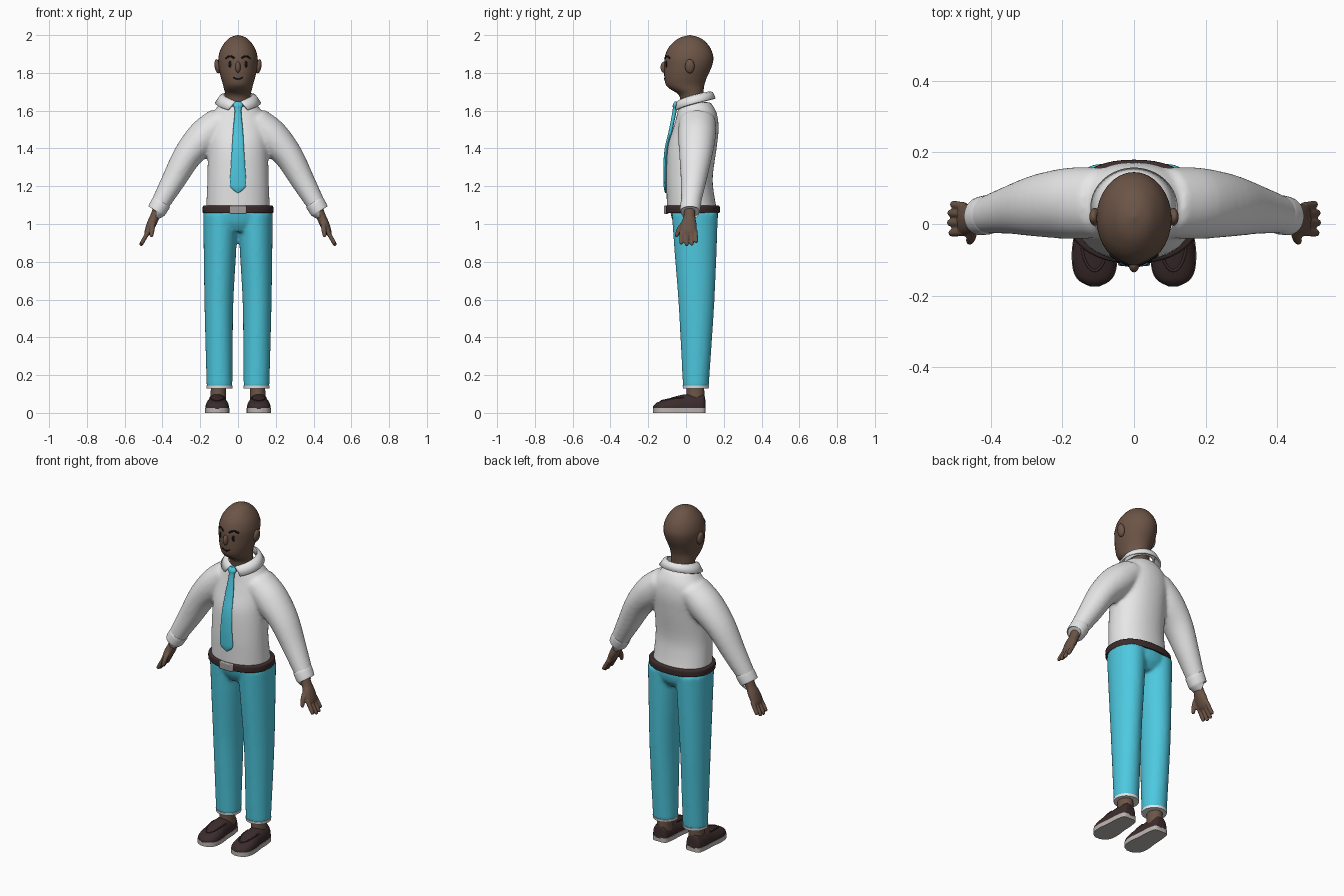
import bpy, bmesh
from math import sin, cos, pi, radians, copysign
from mathutils import Vector, Matrix
from mathutils.bvhtree import BVHTree

if "Cube" in bpy.data.objects:
    bpy.data.objects.remove(bpy.data.objects["Cube"])


def material(name, r, g, b):
    m = bpy.data.materials.new(name)
    m.use_nodes = True
    m.diffuse_color = (r, g, b, 1)
    m.node_tree.nodes["Principled BSDF"].inputs["Base Color"].default_value = (r, g, b, 1)
    return m


SKIN = material("brown skin", .15, .09, .062)
WHITE = material("white cloth", .8, .8, .8)
CYAN = material("cyan cloth", .075, .58, .74)
LEATHER = material("dark leather", .045, .025, .025)
SOLE = material("pale sole", .5, .46, .44)
METAL = material("grey metal", .36, .34, .33)
BLACK = material("black", .008, .007, .007)
X, Y, Z = Vector((1, 0, 0)), Vector((0, 1, 0)), Vector((0, 0, 1))


def smooth_path(rows, steps):
    """Catmull-Rom resampling of equal-length tuples."""
    rows = [Vector(r) for r in rows]
    out = []
    for i in range(len(rows) - 1):
        b, c = rows[i], rows[i + 1]
        a, d = rows[max(i - 1, 0)], rows[min(i + 2, len(rows) - 1)]
        for k in range(steps):
            t = k / steps
            out.append(.5 * (2 * b + (c - a) * t + (2 * a - 5 * b + 4 * c - d) * t * t
                             + (3 * b - a - 3 * c + d) * t ** 3))
    return out + [rows[-1]]


def loft(bm, rows, side=Y, axis=None, steps=4, n=32, p=2, floor=None):
    """Skin superellipse rings (x, y, z, radius across, radius along side)."""
    rows = smooth_path(rows, steps)
    rings = []
    for i, r in enumerate(rows):
        tangent = axis or (rows[min(i + 1, len(rows) - 1)] - rows[max(i - 1, 0)]).to_3d()
        across = side.cross(tangent).normalized()
        ring = []
        for k in range(n):
            c, s = cos(2 * pi * k / n), sin(2 * pi * k / n)
            c, s = copysign(abs(c) ** (2 / p), c), copysign(abs(s) ** (2 / p), s)
            co = Vector(r[:3]) + across * max(r[3], .001) * c + side * max(r[4], .001) * s
            if floor is not None:
                co.z = max(co.z, floor)
            ring.append(bm.verts.new(co))
        rings.append(ring)
    for a, b in zip(rings, rings[1:]):
        for k in range(n):
            bm.faces.new((a[k], a[k - 1], b[k - 1], b[k]))
    bm.faces.new(rings[0])
    bm.faces.new(rings[-1][::-1])


def finish(bm, name, mat, voxel=0, iterations=6):
    bmesh.ops.recalc_face_normals(bm, faces=bm.faces)
    me = bpy.data.meshes.new(name)
    bm.to_mesh(me)
    bm.free()
    me.materials.append(mat)
    me.polygons.foreach_set("use_smooth", [True] * len(me.polygons))
    me.set_sharp_from_angle(angle=radians(50))
    ob = bpy.data.objects.new(name, me)
    bpy.context.collection.objects.link(ob)
    if voxel:
        rm = ob.modifiers.new("Blend", "REMESH")
        rm.mode, rm.voxel_size, rm.use_smooth_shade = "VOXEL", voxel, True
        sm = ob.modifiers.new("Soften", "SMOOTH")
        sm.factor, sm.iterations = .5, iterations
    return ob


def lofted(name, mat, rows, **kw):
    bm = bmesh.new()
    loft(bm, rows, **kw)
    return finish(bm, name, mat)


def blob(name, mat, loc, size, tilt=0):
    bm = bmesh.new()
    mx = Matrix.Translation(loc) @ Matrix.Rotation(tilt, 4, "Y") @ Matrix.Diagonal((*size, 1))
    bmesh.ops.create_uvsphere(bm, u_segments=20, v_segments=12, radius=1, matrix=mx)
    return finish(bm, name, mat)


def tube(name, mat, pts, radius):
    cu = bpy.data.curves.new(name, "CURVE")
    cu.dimensions, cu.bevel_depth, cu.bevel_resolution = "3D", radius, 2
    cu.use_fill_caps = True
    sp = cu.splines.new("POLY")
    sp.points.add(len(pts) - 1)
    for q, co in zip(sp.points, pts):
        q.co = (*co, 1)
    cu.materials.append(mat)
    bpy.context.collection.objects.link(bpy.data.objects.new(name, cu))


def caster(ob):
    me = ob.data
    tree = BVHTree.FromPolygons([v.co for v in me.vertices], [q.vertices[:] for q in me.polygons])
    return lambda co, d: tree.ray_cast(Vector(co), d)[0]


def upright(profile):
    """(z, half width, front y, back y) to loft rows."""
    return [(0, (f + b) / 2, z, w, (b - f) / 2) for z, w, f, b in profile]


# Head and neck
head = lofted("head", SKIN, upright([
    (1.6, .068, -.03, .09), (1.66, .066, -.03, .09), (1.69, .068, -.045, .092),
    (1.715, .074, -.085, .094), (1.74, .08, -.108, .098), (1.78, .092, -.115, .112),
    (1.83, .102, -.115, .135), (1.88, .104, -.113, .145), (1.93, .09, -.095, .13),
    (1.97, .062, -.058, .097), (1.99, .036, -.022, .062), (2, .002, .018, .022)]), axis=Z)
face = caster(head)
blob("nose", SKIN, (0, -.115, 1.83), (.014, .02, .03))
tube("mouth", BLACK, [face((.024 * t, -1, 1.767 + .009 * t * t), Y)
                      for t in [k / 6 - 1 for k in range(13)]], .0035)
for s, tag in ((1, "left"), (-1, "right")):
    blob(tag + "_ear", SKIN, (s * .109, .02, 1.835), (.015, .025, .038), s * .15)
    blob(tag + "_eye", BLACK, face((s * .042, -1, 1.846), Y), (.008, .005, .017))
    tube(tag + "_eyebrow", BLACK, [face((s * .042 + .023 * t, -1, 1.888 - .012 * t * t), Y)
                                   for t in [k / 5 - 1 for k in range(11)]], .005)

# Shirt: torso and sleeves blended together
bm = bmesh.new()
loft(bm, upright([(1.06, .17, -.1, .168), (1.15, .166, -.103, .15), (1.25, .162, -.105, .142),
                  (1.4, .16, -.098, .162), (1.5, .162, -.07, .173), (1.57, .148, -.05, .167),
                  (1.61, .118, -.042, .153), (1.645, .088, -.03, .13)]), axis=Z, p=2.15)
for s in (1, -1):
    loft(bm, [(s * .09, .06, 1.545, .08, .098), (s * .175, .058, 1.465, .092, .1),
              (s * .265, .052, 1.365, .077, .088), (s * .345, .04, 1.225, .063, .068),
              (s * .425, .023, 1.085, .047, .05)])
finish(bm, "shirt", WHITE, .01, 8)

# Folded collar with two points at the front
bm = bmesh.new()
rows = []
for k in range(49):
    t = k / 48 * 2 - 1
    line = []
    for start, rx, ry, dz in ((.12, .076, .08, -.03), (.12, .078, .085, 0),
                              (.2, .092, .094, -.004), (.45, .118, .108, -.035)):
        a = pi + t * (pi - start)
        b = (1 - cos(a)) / 2
        z = 1.64 + .058 * b ** .5 + dz - (.015 * (1 - b) if dz < -.032 else 0)
        line.append(bm.verts.new((rx * sin(a), .045 - ry * cos(a), z)))
    rows.append(line)
for a, b in zip(rows, rows[1:]):
    for k in range(3):
        bm.faces.new((a[k], a[k + 1], b[k + 1], b[k]))
collar = finish(bm, "collar", WHITE)
solid = collar.modifiers.new("Thickness", "SOLIDIFY")
solid.thickness, solid.offset = .01, 0

# Tie with its knot
lofted("tie", CYAN, [
    (0, -.052, 1.648, .014, .008), (0, -.056, 1.628, .027, .014), (0, -.06, 1.6, .017, .011),
    (0, -.08, 1.5, .026, .01), (0, -.103, 1.4, .032, .01), (0, -.11, 1.3, .038, .01),
    (0, -.11, 1.22, .043, .009), (0, -.109, 1.19, .036, .008), (0, -.107, 1.165, .004, .004)],
    axis=Z, n=20)

# Belt and buckle
lofted("belt", LEATHER, upright([(1.057, .184, -.106, .176), (1.064, .187, -.109, .179),
                                 (1.09, .187, -.109, .179), (1.097, .182, -.104, .174)]),
       axis=Z, p=2.3, n=48)
bm = bmesh.new()
bmesh.ops.create_cube(bm, size=1, matrix=Matrix.Translation((0, -.105, 1.075))
                      @ Matrix.Diagonal((.09, .024, .044, 1)))
buckle = finish(bm, "belt_buckle", METAL)
bevel = buckle.modifiers.new("Round", "BEVEL")
bevel.width, bevel.segments = .005, 2

# Trousers: hips and legs blended together
bm = bmesh.new()
loft(bm, upright([(.96, .1, -.04, .13), (1, .165, -.065, .16), (1.04, .18, -.078, .17),
                  (1.075, .18, -.085, .17)]), axis=Z)
for s in (1, -1):
    loft(bm, [(s * .098, .052, .135, .068, .068), (s * .1, .054, .35, .072, .081),
              (s * .101, .055, .6, .077, .096), (s * .095, .05, .88, .087, .113),
              (s * .092, .047, 1.06, .093, .122)], axis=Z)
finish(bm, "trousers", CYAN, .01, 4)

for s, tag in ((1, "left"), (-1, "right")):
    # Shirt cuff
    lofted(tag + "_cuff", WHITE, [
        (s * .404, .026, 1.117, .046, .05), (s * .407, .026, 1.112, .052, .055),
        (s * .43, .022, 1.072, .05, .053), (s * .433, .022, 1.067, .045, .048)])

    # Hand with fingers and thumb
    bm = bmesh.new()
    loft(bm, [(s * .42, .02, 1.09, .028, .03), (s * .44, .018, 1.04, .025, .031),
              (s * .458, .014, 1, .025, .042), (s * .478, .013, .957, .018, .043),
              (s * .484, .013, .942, .01, .038)], n=20)
    for y, length in ((-.022, .9), (.003, 1), (.027, .97), (.049, .8)):
        base, tip = Vector((s * .472, y, .965)), Vector((s * .045, y * .15, -.08)) * length
        loft(bm, [(*(base + tip * t), r, r) for t, r in
                  ((0, .012), (.5, .0115), (.9, .0105), (1, .005))], n=12)
    loft(bm, [(s * .45, 0, 1.02, .015, .015), (s * .453, -.032, .982, .014, .014),
              (s * .458, -.047, .943, .011, .011), (s * .46, -.05, .93, .005, .005)], n=12)
    finish(bm, tag + "_hand", SKIN, .004, 3)

    # Trouser hem and ankle
    lofted(tag + "_trouser_hem", WHITE, [(s * .098, .052, .13, .068, .068),
                                         (s * .098, .052, .145, .07, .07)], axis=Z, steps=1)
    lofted(tag + "_ankle", SKIN, [(s * .105, .05, .05, .042, .048),
                                  (s * .103, .05, .15, .04, .046)], axis=Z, steps=1)

    # Shoe upper, sole and seam
    cx = s * .11
    plan = [(.102, .02, .07), (.092, .042, .098), (.04, .052, .1), (-.02, .055, .096),
            (-.08, .062, .08), (-.13, .058, .064), (-.158, .042, .052), (-.174, .012, .036)]
    shoe = lofted(tag + "_shoe", LEATHER, [(cx, y, .028, w, top - .028) for y, w, top in plan],
                  side=Z, axis=Y, p=2.3, floor=.02)
    outline = smooth_path([(y, w + .002) for y, w, top in plan], 4)
    bm = bmesh.new()
    edge = [(cx + w, y) for y, w in outline] + [(cx - w, y) for y, w in reversed(outline)]
    base = bm.faces.new([bm.verts.new((x, y, 0)) for x, y in edge])
    up = bmesh.ops.extrude_face_region(bm, geom=[base])["geom"]
    bmesh.ops.translate(bm, vec=(0, 0, .026), verts=[v for v in up if isinstance(v, bmesh.types.BMVert)])
    finish(bm, tag + "_shoe_sole", SOLE)
    onto = caster(shoe)
    seam = [onto((cx + .038 * sin(a), -.03 - .1 * cos(a), 1), -Z)
            for a in [(k / 12 - 1) * 1.75 for k in range(25)]]
    tube(tag + "_shoe_seam", LEATHER, seam, .004)
